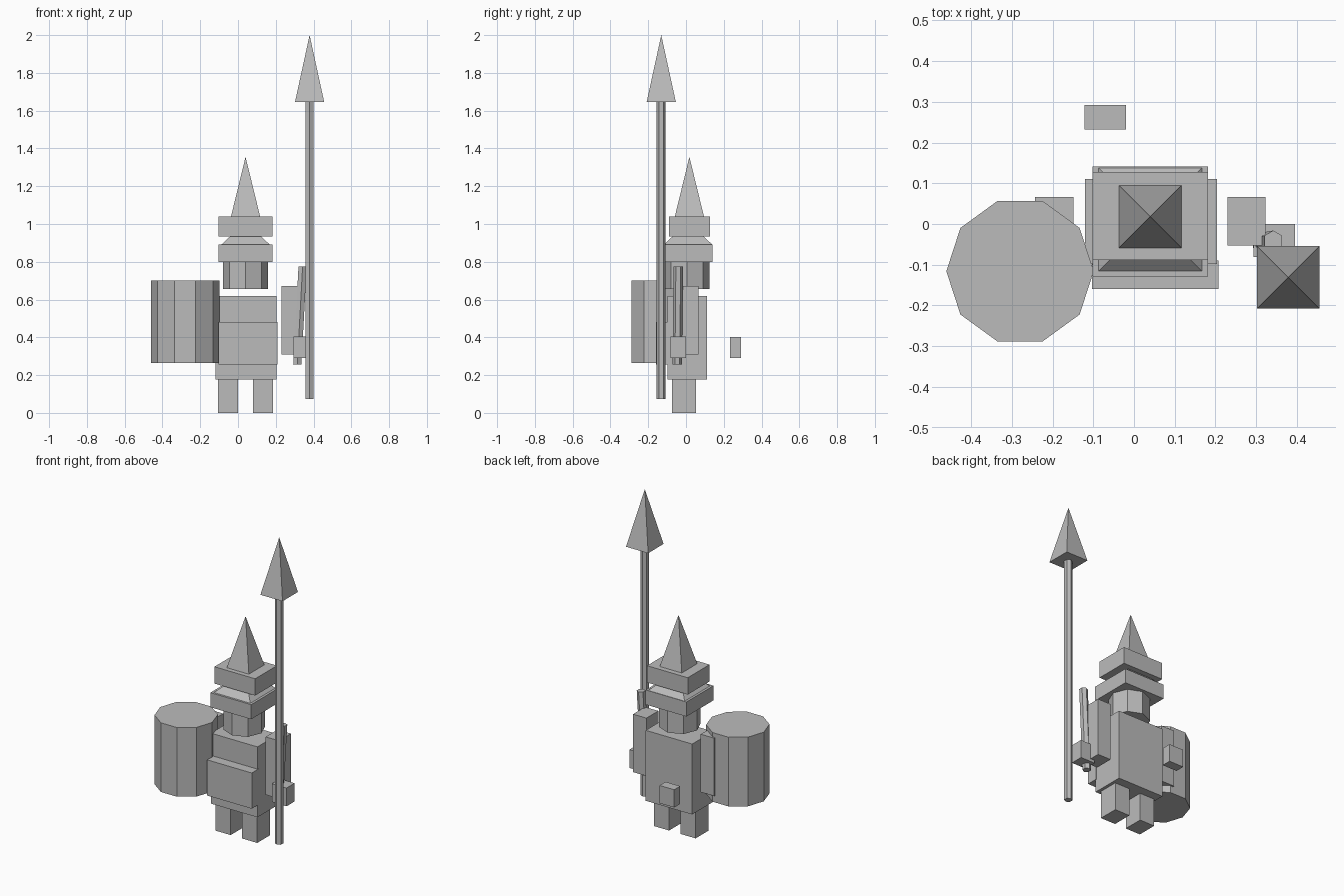
import bpy, bmesh, math
from mathutils import Matrix, Vector

if "Cube" in bpy.data.objects:
    bpy.data.objects.remove(bpy.data.objects["Cube"])

grey = bpy.data.materials.new("plain grey")
grey.diffuse_color = (0.5, 0.5, 0.5, 1)
grey.use_nodes = True
grey.node_tree.nodes["Principled BSDF"].inputs["Base Color"].default_value = grey.diffuse_color


def finish(name, bm):
    bmesh.ops.recalc_face_normals(bm, faces=bm.faces)
    mesh = bpy.data.meshes.new(name)
    bm.to_mesh(mesh)
    bm.free()
    mesh.materials.append(grey)
    obj = bpy.data.objects.new(name, mesh)
    bpy.context.collection.objects.link(obj)
    return obj


def box(name, x, y, z):
    """Box from its (min, max) range on each axis."""
    bm = bmesh.new()
    bmesh.ops.create_cube(bm, size=1)
    for v in bm.verts:
        v.co = [(a + b) / 2 + c * (b - a) for (a, b), c in zip((x, y, z), v.co)]
    return finish(name, bm)


def prism(name, sides, bottom, top, radius, start=0.0):
    """Closed prism between two centres, first corner at angle start."""
    bm = bmesh.new()
    rings = []
    for centre in (bottom, top):
        ring = []
        for i in range(sides):
            a = start + math.tau * i / sides
            ring.append(bm.verts.new(Vector(centre) + Vector((math.cos(a), math.sin(a), 0)) * radius))
        rings.append(ring)
        bm.faces.new(ring)
    for i in range(sides):
        j = (i + 1) % sides
        bm.faces.new((rings[0][i], rings[0][j], rings[1][j], rings[1][i]))
    return finish(name, bm)


def pyramid(name, x, y, half, z0, z1):
    """Square pyramid with sides along the axes."""
    bm = bmesh.new()
    base = [bm.verts.new((x + sx * half, y + sy * half, z0))
            for sx, sy in ((-1, -1), (1, -1), (1, 1), (-1, 1))]
    tip = bm.verts.new((x, y, z1))
    bm.faces.new(base)
    for i in range(4):
        bm.faces.new((base[i], base[(i + 1) % 4], tip))
    return finish(name, bm)


# Body
for name, x in (("left_leg", (-0.105, 0.0)), ("right_leg", (0.08, 0.185))):
    box(name, x, (-0.073, 0.054), (0, 0.18))
box("torso", (-0.12, 0.204), (-0.098, 0.11), (0.176, 0.62))
box("chest_plate", (-0.103, 0.208), (-0.16, -0.09), (0.255, 0.48))
for name, x in (("left_arm", (-0.243, -0.149)), ("right_arm", (0.23, 0.323))):
    box(name, x, (-0.053, 0.066), (0.308, 0.673))

# Hands
box("right_hand", (0.293, 0.395), (-0.081, 0.0), (0.29, 0.405))
box("left_hand", (-0.122, -0.02), (0.232, 0.292), (0.29, 0.402))

# Head and helmet
prism("head", 8, (0.04, 0.005, 0.655), (0.04, 0.005, 0.8), 0.12)
box("helmet_lower_band", (-0.102, 0.182), (-0.129, 0.141), (0.8, 0.892))
pyramid("helmet_cap", 0.04, 0.011, 0.127, 0.892, 1.01)
box("helmet_upper_band", (-0.102, 0.182), (-0.089, 0.128), (0.934, 1.04))
pyramid("helmet_spike", 0.04, 0.018, 0.077, 1.04, 1.355)

# Drum-shaped shield
prism("shield", 10, (-0.28, -0.116, 0.264), (-0.28, -0.116, 0.7), 0.181)

# Spear
prism("spear_shaft", 6, (0.379, -0.132, 0.073), (0.379, -0.132, 1.65), 0.024, math.pi / 2)
pyramid("spear_head", 0.379, -0.131, 0.077, 1.647, 2.0)

# Leaning rod in the right hand
prism("rod", 6, (0.314, -0.046, 0.257), (0.342, -0.041, 0.776), 0.025, math.pi / 2)
